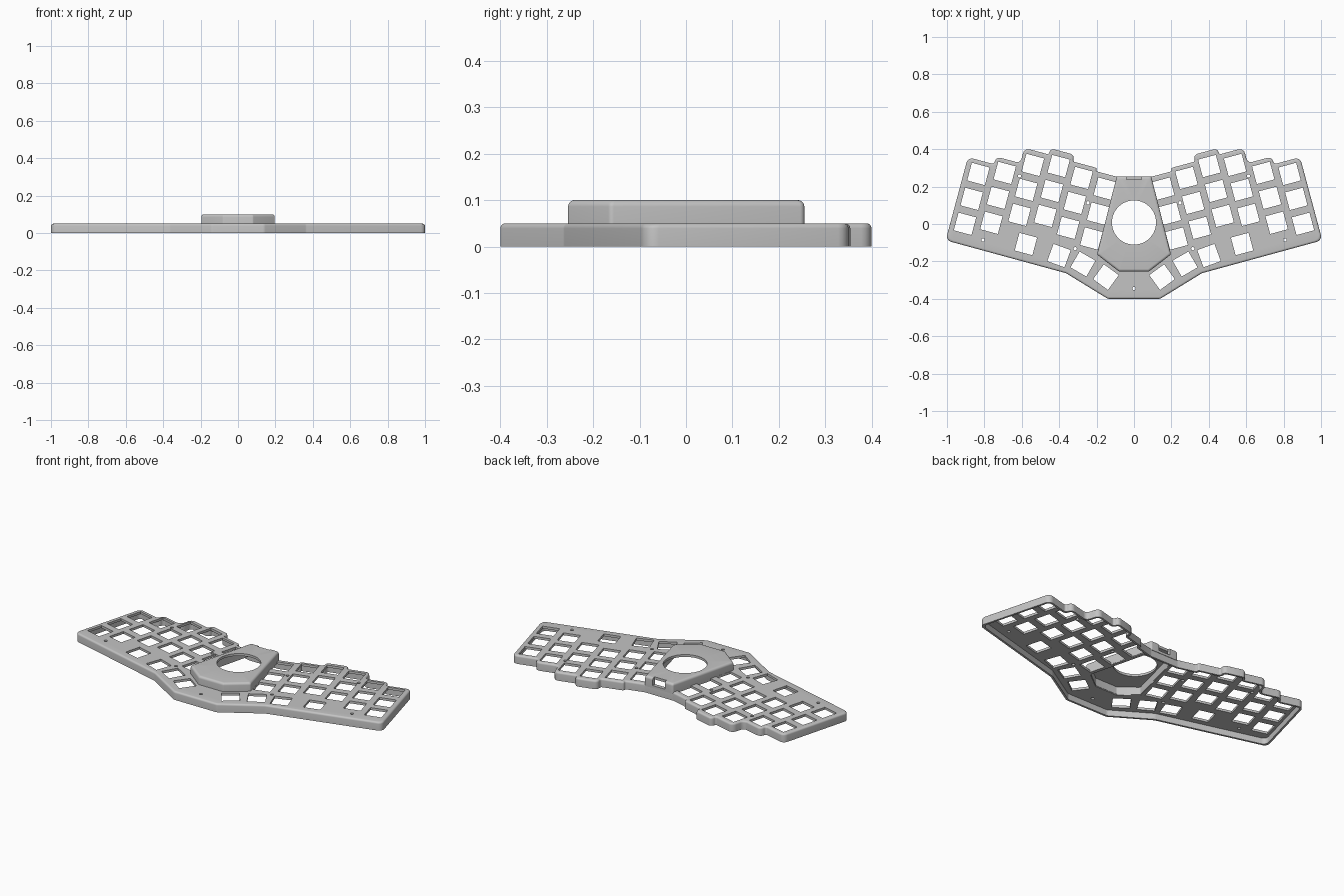
import bpy, bmesh, math
from mathutils import Vector, Matrix

cube = bpy.data.objects.get("Cube")
if cube:
    bpy.data.objects.remove(cube)

TILT = math.radians(15)
PITCH, ROW, HOLE = 0.1346, 0.138, 0.098
FLOOR, TOP = 0.036, 0.05

grey = bpy.data.materials.new("case grey")
grey.use_nodes = True
COLOR = (0.55, 0.55, 0.55, 1)
grey.diffuse_color = COLOR
grey.node_tree.nodes["Principled BSDF"].inputs["Base Color"].default_value = COLOR


def tilted(u, v):
    """Point in the frame of the tilted right-hand key field."""
    return Vector((u * math.cos(TILT) - v * math.sin(TILT),
                   u * math.sin(TILT) + v * math.cos(TILT)))


def mirrored(points):
    """Close a right-half outline by reflecting it."""
    return points + [Vector((-p.x, p.y)) for p in reversed(points)]


def ring(points, inset, radius, steps=5):
    """Inset a counter-clockwise outline and round its corners."""
    n, out = len(points), []
    for i, p in enumerate(points):
        a, b = p - points[i - 1], points[(i + 1) % n] - p
        short = min(a.length, b.length)
        a, b = a.normalized(), b.normalized()
        na, nb = Vector((-a.y, a.x)), Vector((-b.y, b.x))
        corner = p + (na + nb) * inset / (1 + na.dot(nb))
        turn = a.x * b.y - a.y * b.x
        if turn > 0:
            sign, r = 1, max(min(radius, short * 0.65) - inset, short * 0.1, 0.001)
            r = min(r, radius)
        else:
            sign, r = -1, min(min(radius, short * 0.3) + inset, short * 0.8)
        centre = corner + sign * (na + nb) * r / (1 + na.dot(nb))
        angle = math.atan2(turn, a.dot(b))
        for k in range(steps + 1):
            out.append(centre + Matrix.Rotation(angle * k / steps, 2) @ (-sign * na) * r)
    return out


def polygon(x, y, radius, sides, angle=0):
    """Corner points of a regular polygon."""
    return [Vector((x + radius * math.cos(angle + math.tau * k / sides),
                    y + radius * math.sin(angle + math.tau * k / sides)))
            for k in range(sides)]


def make_object(name, bm):
    bmesh.ops.recalc_face_normals(bm, faces=bm.faces[:])
    mesh = bpy.data.meshes.new(name)
    bm.to_mesh(mesh)
    bm.free()
    mesh.materials.append(grey)
    obj = bpy.data.objects.new(name, mesh)
    bpy.context.collection.objects.link(obj)
    return obj


def skin(bm, loops):
    """Join (points, height) loops into walls; return the edges of both ends."""
    rings = [[bm.verts.new((p.x, p.y, z)) for p in points] for points, z in loops]
    for lower, upper in zip(rings, rings[1:]):
        for i in range(len(lower)):
            bm.faces.new((lower[i - 1], lower[i], upper[i], upper[i - 1]))
    return [[bm.edges.get((r[i - 1], r[i])) for i in range(len(r))]
            for r in (rings[0], rings[-1])]


def shell(name, outline, radius, wall, ceiling, bottom, top, edge, holes):
    """Open-bottomed shell with a rounded top edge and holes through its top."""
    arc = [math.pi / 2 * k / 5 for k in range(6)]
    levels = ([(wall, ceiling), (wall, bottom), (0, bottom)] +
              [(edge * (1 - math.cos(t)), top - edge * (1 - math.sin(t))) for t in arc])
    bm = bmesh.new()
    under, over = skin(bm, [(ring(outline, d, radius), z) for d, z in levels])
    for hole in holes:
        low, high = skin(bm, [(hole, ceiling), (hole, top)])
        under += low
        over += high
    for edges in (under, over):
        bmesh.ops.triangle_fill(bm, use_beauty=True, edges=edges, normal=(0, 0, 1))
    return make_object(name, bm)


def cut_box(obj, centre, size):
    bm = bmesh.new()
    bmesh.ops.create_cube(bm, size=1, matrix=Matrix.Translation(centre) @
                          Matrix.Diagonal((*size, 1)))
    cutter = make_object("port_cutter", bm)
    cutter.hide_render = True
    mod = obj.modifiers.new("cut", 'BOOLEAN')
    mod.operation, mod.solver, mod.object = 'DIFFERENCE', 'EXACT', cutter
    bpy.context.view_layer.objects.active = obj
    bpy.ops.object.modifier_apply(modifier=mod.name)
    bpy.data.objects.remove(cutter)


# Outline of the case: straight front, stepped back that follows the columns
tops = [0.115, 0.157, 0.241, 0.275, 0.238, 0.22]
half = [Vector((0.14, -0.4)), tilted(0.283, -0.348), tilted(0.95, -0.345)]
bounds = [0.95] + [0.873 - PITCH * (i + 0.5) for i in range(5)] + [0.155]
for i, top in enumerate(tops):
    half += [tilted(bounds[i], top), tilted(bounds[i + 1], top)]

# Key openings: three per column, one lower key and three thumb keys
keys = []
for i, v in enumerate([0.043, 0.085, 0.165, 0.195, 0.165, 0.142]):
    for row in range(3):
        keys.append((*tilted(0.873 - PITCH * i, v - ROW * row), TILT))
for x, y, degrees in [(0.578, -0.107, 15), (0.401, -0.169, 20),
                      (0.273, -0.214, 30), (0.15, -0.284, 36)]:
    keys.append((x, y, math.radians(degrees)))
screws = [(0.807, -0.085), (0.315, -0.132), (0.246, 0.113), (0.612, 0.257)]

# Centre opening under the housing, then all key and screw holes
housing_outline = mirrored([Vector((0.08, -0.254)), Vector((0.198, -0.163)),
                            Vector((0.092, 0.255))])
holes = [ring(housing_outline, 0.02, 0.008), polygon(0, -0.345, 0.009, 16)]
for side in (1, -1):
    holes += [polygon(side * x, y, HOLE / math.sqrt(2), 4, side * angle + math.pi / 4)
              for x, y, angle in keys]
    holes += [polygon(side * x, y, 0.009, 16) for x, y in screws]
case = shell("keyboard_case", mirrored(half), 0.03, 0.012, FLOOR, 0, TOP, 0.011, holes)

# Raised centre housing, hollow, with a round opening for the ball
housing = shell("centre_housing", housing_outline, 0.012, 0.022, 0.086, 0.04, 0.1,
                0.014, [polygon(0, 0.008, 0.118, 64)])

# Cable port in the back wall, with a notch through the top edge
cut_box(housing, (0, 0.255, 0.07), (0.08, 0.06, 0.03))
cut_box(housing, (0, 0.255, 0.09), (0.08, 0.036, 0.06))

for obj in (case, housing):
    bpy.ops.object.select_all(action='DESELECT')
    obj.select_set(True)
    bpy.context.view_layer.objects.active = obj
    bpy.ops.object.shade_smooth_by_angle(angle=math.radians(35))
